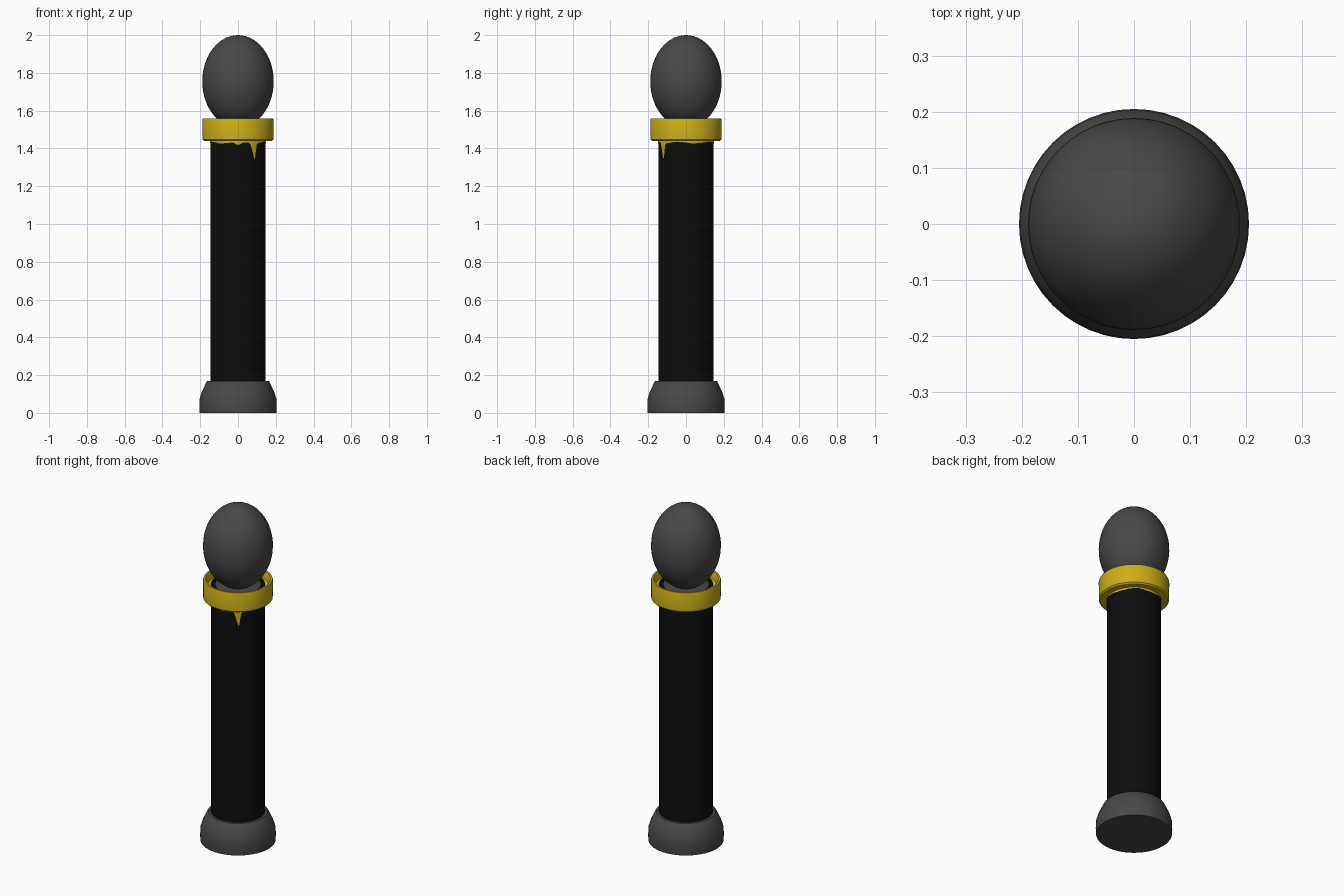
import bpy, bmesh, math, random

if "Cube" in bpy.data.objects:
    bpy.data.objects.remove(bpy.data.objects["Cube"])

random.seed(4)


def material(name, r, g, b):
    m = bpy.data.materials.new(name)
    m.diffuse_color = (r, g, b, 1)
    m.use_nodes = True
    m.node_tree.nodes["Principled BSDF"].inputs["Base Color"].default_value = m.diffuse_color
    return m


GREY = material("dark grey", 0.065, 0.065, 0.065)
BLACK = material("black", 0.004, 0.004, 0.004)
YELLOW = material("worn yellow", 0.60, 0.43, 0.008)


def finish(name, bm, mat, angle=35):
    bmesh.ops.recalc_face_normals(bm, faces=bm.faces)
    me = bpy.data.meshes.new(name)
    bm.to_mesh(me)
    bm.free()
    me.materials.append(mat)
    ob = bpy.data.objects.new(name, me)
    bpy.context.collection.objects.link(ob)
    bpy.ops.object.select_all(action='DESELECT')
    ob.select_set(True)
    bpy.context.view_layer.objects.active = ob
    bpy.ops.object.shade_smooth_by_angle(angle=math.radians(angle))
    return ob


def lathe(name, profile, mat, n=48, closed=False):
    """Spin (radius, height) points round z; open profiles get end caps."""
    bm = bmesh.new()
    rings = [[bm.verts.new((r * math.cos(2 * math.pi * i / n),
                            r * math.sin(2 * math.pi * i / n), z))
              for i in range(n)] for r, z in profile]
    pairs = list(zip(rings, rings[1:]))
    if closed:
        pairs.append((rings[-1], rings[0]))
    for a, b in pairs:
        for i in range(n):
            j = (i + 1) % n
            bm.faces.new((a[i], a[j], b[j], b[i]))
    if not closed:
        bm.faces.new(rings[0])
        bm.faces.new(rings[-1])
    return finish(name, bm, mat)


# Flared foot
lathe("base", [(0.203, 0), (0.205, 0.03), (0.203, 0.075), (0.192, 0.11),
               (0.166, 0.165), (0.16, 0.17), (0.14, 0.17)], GREY)

# Black shaft
lathe("post", [(0.145, 0.16), (0.145, 1.53), (0.13, 1.53), (0.13, 1.50)], BLACK)

# Grey seat under the finial
lathe("finial_seat", [(0.125, 1.49), (0.125, 1.525), (0.06, 1.53)], GREY)

# Yellow cup-shaped collar
lathe("collar", [(0.144, 1.44), (0.18, 1.44), (0.188, 1.448), (0.189, 1.55),
                 (0.186, 1.558), (0.175, 1.558), (0.171, 1.55),
                 (0.166, 1.515), (0.144, 1.50)], YELLOW, closed=True)

# Paint that has run down below the collar: thin skin with ragged lower edge
bm = bmesh.new()
n = 180
upper, lower = [], []
for i in range(n):
    a = 2 * math.pi * i / n


    def bump(deg, width):
        d = math.remainder(a - math.radians(deg), 2 * math.pi)
        return math.exp(-(d / math.radians(width)) ** 2)


    drop = (0.008 + 0.004 * math.sin(5 * a) + random.uniform(0, 0.003)
            + 0.075 * bump(-53, 3.5) + 0.04 * bump(-58, 4)
            + 0.015 * bump(-90, 8))
    for ring, z in ((upper, 1.45), (lower, 1.44 - drop)):
        ring.append(bm.verts.new((0.148 * math.cos(a), 0.148 * math.sin(a), z)))
for i in range(n):
    j = (i + 1) % n
    bm.faces.new((lower[i], lower[j], upper[j], upper[i]))
finish("paint_drips", bm, YELLOW)

# Egg-shaped finial
bm = bmesh.new()
bmesh.ops.create_uvsphere(bm, u_segments=48, v_segments=28, radius=1)
for v in bm.verts:
    v.co = (v.co.x * 0.189, v.co.y * 0.189, 1.755 + v.co.z * 0.245)
finish("finial", bm, GREY)
